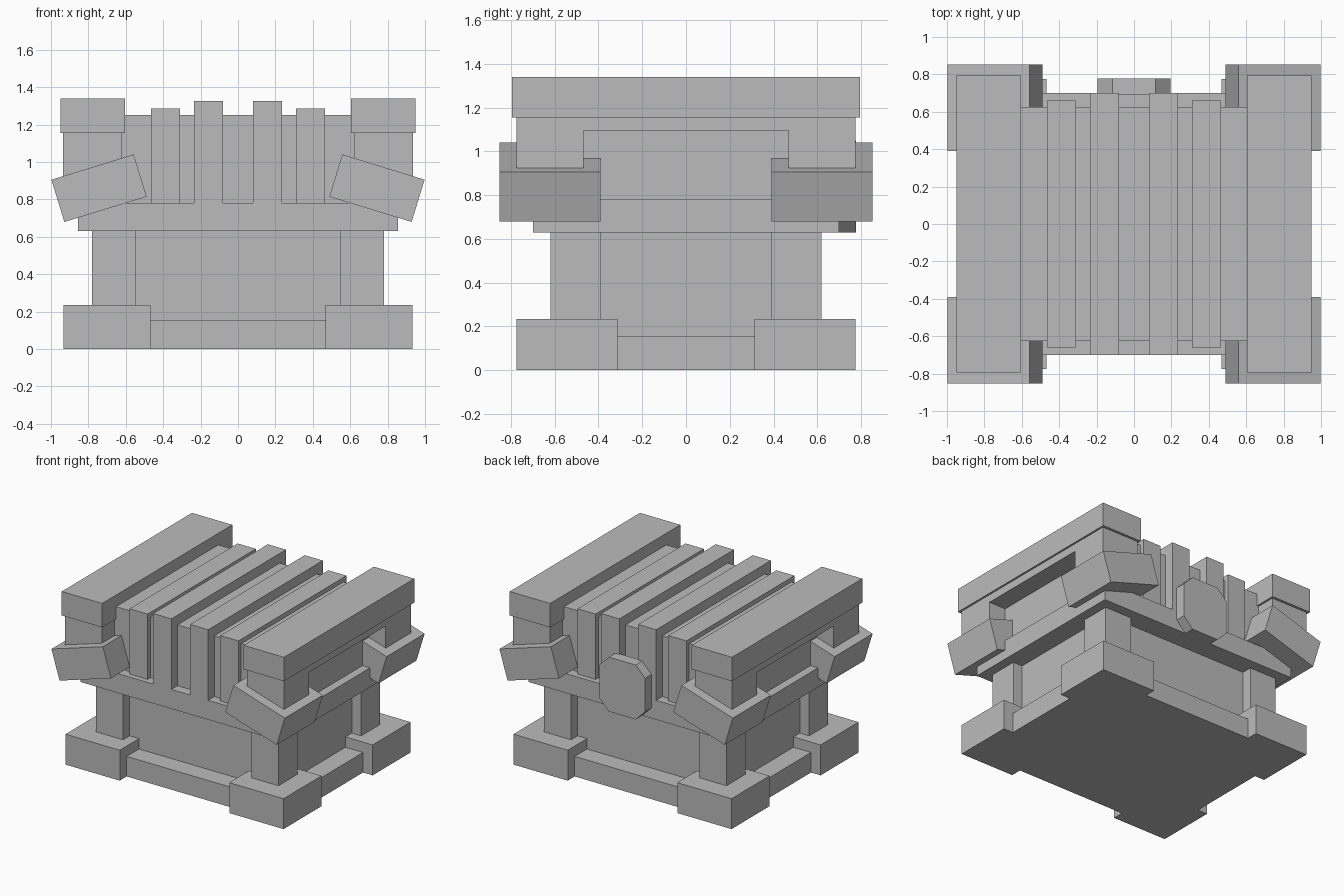
import bpy
import bmesh
from mathutils import Matrix, Vector

cube = bpy.data.objects.get("Cube")
if cube:
    bpy.data.objects.remove(cube, do_unlink=True)

stone = bpy.data.materials.new("stone_grey")
stone.use_nodes = True
GREY = (0.5, 0.5, 0.5, 1.0)
stone.diffuse_color = GREY
stone.node_tree.nodes["Principled BSDF"].inputs["Base Color"].default_value = GREY

SIDES = (("left", 1), ("right", -1))
ENDS = (("front", -1), ("back", 1))


def finish(name, bm):
    """Turn a bmesh into a linked object with the stone material."""
    bmesh.ops.recalc_face_normals(bm, faces=bm.faces)
    mesh = bpy.data.meshes.new(name)
    bm.to_mesh(mesh)
    bm.free()
    mesh.materials.append(stone)
    obj = bpy.data.objects.new(name, mesh)
    bpy.context.scene.collection.objects.link(obj)
    return obj


def box(name, x, y, z, tilt=0.0):
    """Box from (min, max) ranges, optionally tilted about its own y axis."""
    ranges = [sorted(r) for r in (x, y, z)]
    centre = Vector([(a + b) / 2 for a, b in ranges])
    size = Vector([b - a for a, b in ranges])
    bm = bmesh.new()
    bmesh.ops.create_cube(bm, size=1.0, matrix=Matrix.Diagonal(size.to_4d()))
    obj = finish(name, bm)
    obj.location = centre
    obj.rotation_euler.y = tilt
    return obj


def span(half):
    return (-half, half)


# Base, recessed core and the slab above it
box("base_plinth", span(0.85), span(0.69), (0, 0.155))
box("core", span(0.70), span(0.54), (0.15, 0.64))
box("slab", span(0.855), span(0.70), (0.63, 0.78))
box("upper_body", span(0.62), span(0.625), (0.77, 1.25))

for side, sx in SIDES:
    # Ribs running front to back over the upper body
    box(f"inner_rib_{side}", (sx * 0.08, sx * 0.235), span(0.70), (0.77, 1.325))
    box(f"outer_rib_{side}", (sx * 0.31, sx * 0.465), span(0.66), (0.77, 1.285))

    # Side wall with a shallow recess in its outer face, and its cap
    wall = box(f"side_wall_{side}", (sx * 0.62, sx * 0.935), span(0.775), (0.78, 1.155))
    cutter = box(f"recess_cutter_{side}", (sx * 0.79, sx * 1.1), span(0.468), (0.7, 1.095))
    cutter.hide_render = True
    cutter.hide_viewport = True
    cut = wall.modifiers.new("recess", "BOOLEAN")
    cut.operation = "DIFFERENCE"
    cut.solver = "EXACT"
    cut.object = cutter
    box(f"wall_cap_{side}", (sx * 0.605, sx * 0.95), span(0.795), (1.155, 1.34))

    # Corner feet, pillars and slanted shoulder blocks
    for end, sy in ENDS:
        box(f"foot_{end}_{side}", (sx * 0.468, sx * 0.932),
            (sy * 0.312, sy * 0.775), (0, 0.235))
        box(f"pillar_{end}_{side}", (sx * 0.548, sx * 0.78),
            (sy * 0.39, sy * 0.62), (0.22, 0.64))
        box(f"shoulder_{end}_{side}", (sx * 0.513, sx * 0.973),
            (sy * 0.39, sy * 0.853), (0.742, 0.978), tilt=sx * 0.298)

# Eight-sided plate on the back
HALF_W, HALF_H, CORNER = 0.195, 0.21, 0.08
outline = []
for sx, sz in ((1, 1), (-1, 1), (-1, -1), (1, -1)):
    pair = [(sx * HALF_W, sz * (HALF_H - CORNER)), (sx * (HALF_W - CORNER), sz * HALF_H)]
    outline += pair if sx * sz > 0 else pair[::-1]
bm = bmesh.new()
face = bm.faces.new([bm.verts.new((x, 0.69, 0.84 + z)) for x, z in outline])
extruded = bmesh.ops.extrude_face_region(bm, geom=[face], use_keep_orig=True)
moved = [v for v in extruded["geom"] if isinstance(v, bmesh.types.BMVert)]
bmesh.ops.translate(bm, verts=moved, vec=(0, 0.088, 0))
finish("back_plate", bm)
